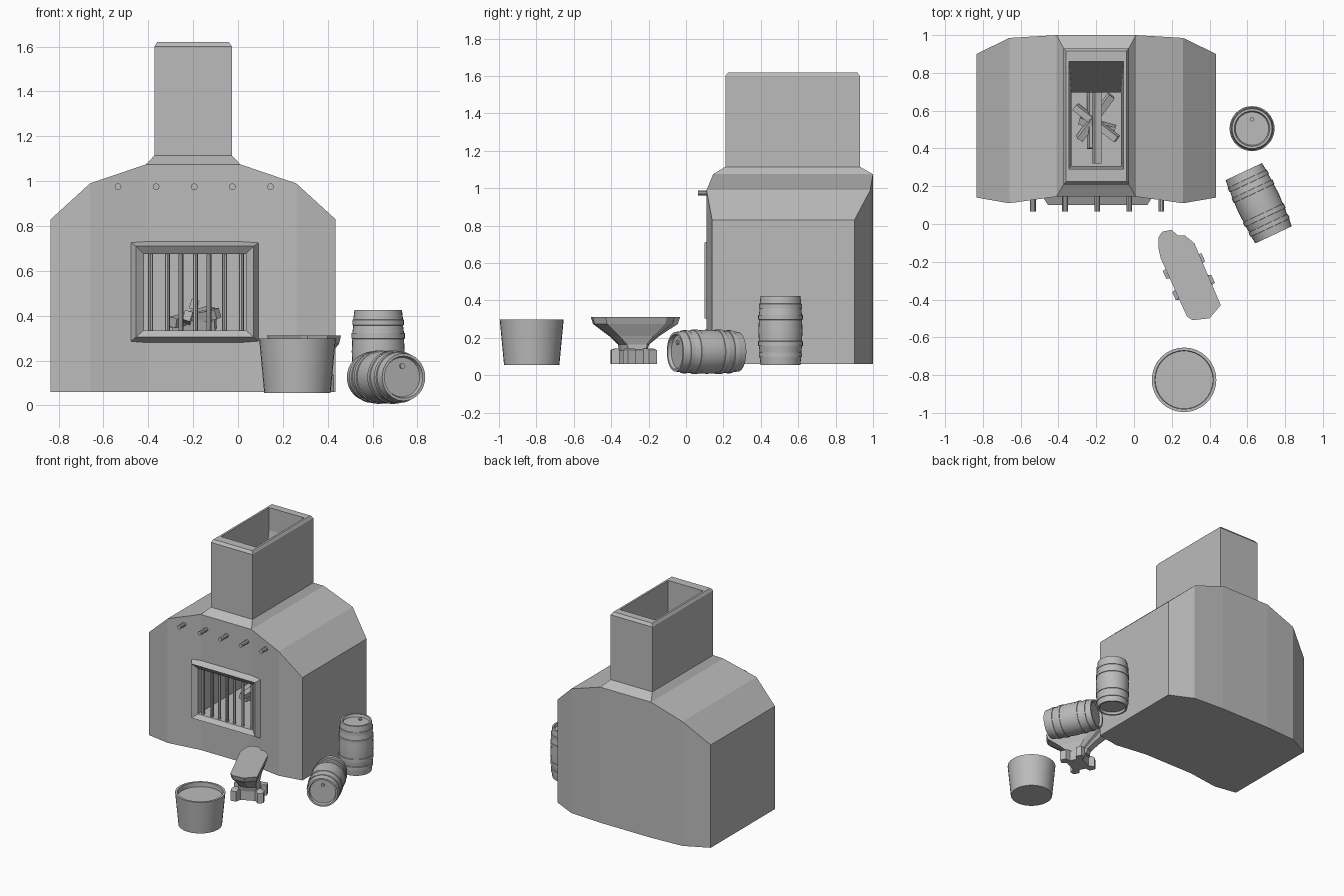
import bpy, bmesh, math
from mathutils import Matrix, Vector

if "Cube" in bpy.data.objects:
    bpy.data.objects.remove(bpy.data.objects["Cube"])

grey = bpy.data.materials.new("stone grey")
grey.diffuse_color = (0.5, 0.5, 0.5, 1)
grey.use_nodes = True
grey.node_tree.nodes["Principled BSDF"].inputs["Base Color"].default_value = grey.diffuse_color


def make(name, verts, faces, smooth=False):
    me = bpy.data.meshes.new(name)
    me.from_pydata([tuple(v) for v in verts], [], faces)
    bm = bmesh.new()
    bm.from_mesh(me)
    bmesh.ops.recalc_face_normals(bm, faces=bm.faces)
    bm.to_mesh(me)
    bm.free()
    me.materials.append(grey)
    ob = bpy.data.objects.new(name, me)
    bpy.context.collection.objects.link(ob)
    if smooth:
        bpy.ops.object.select_all(action='DESELECT')
        ob.select_set(True)
        bpy.context.view_layer.objects.active = ob
        bpy.ops.object.shade_smooth_by_angle(angle=math.radians(30))
    return ob


def loft(name, rings, caps=True, closed=False, smooth=False):
    """Skin between rings holding equal numbers of points."""
    n, m = len(rings[0]), len(rings)
    faces = []
    for i in range(m if closed else m - 1):
        a, b = i * n, (i + 1) % m * n
        faces += [(a + j, a + (j + 1) % n, b + (j + 1) % n, b + j) for j in range(n)]
    if caps and not closed:
        faces += [tuple(range(n)), tuple(range((m - 1) * n, m * n))]
    return make(name, [p for r in rings for p in r], faces, smooth)


def lathe(name, profile, n=32, smooth=True):
    return loft(name, [[(r * math.cos(2 * math.pi * j / n), r * math.sin(2 * math.pi * j / n), z)
                        for j in range(n)] for r, z in profile], smooth=smooth)


def rect(x0, x1, y0, y1, z):
    return [(x0, y0, z), (x1, y0, z), (x1, y1, z), (x0, y1, z)]


def upright_rect(x0, x1, z0, z1, y):
    return [(x0, y, z0), (x1, y, z0), (x1, y, z1), (x0, y, z1)]


def beam(name, a, b, w, h, roll=0):
    """Square timber between two points."""
    a, b = Vector(a), Vector(b)
    d = (b - a).normalized()
    s = d.cross(Vector((0, 0, 1))).normalized()
    s = Matrix.Rotation(roll, 3, d) @ s
    u = s.cross(d)
    return loft(name, [[p + s * i * w + u * k * h for i, k in ((-1, -1), (1, -1), (1, 1), (-1, 1))]
                       for p in (a, b)])


# Furnace body with its chimney, as one skin
CX = -0.2
cols = [(-.635, .14, .90, .83), (-.46, .11, .985, .99), (-.21, .145, 1.0, 1.075),
        (.21, .145, 1.0, 1.075), (.46, .11, .985, .99), (.635, .14, .90, .83)]
verts, faces = [], []
for x, yf, yb, zt in cols:
    verts += [(CX + x, yf, .06), (CX + x, yb, .06), (CX + x, yb, zt), (CX + x, yf, zt)]
for i in range(5):
    a, b = 4 * i, 4 * i + 4
    for j in range(4):
        if (i, j) != (2, 2):                      # chimney grows from the middle of the roof
            k = (j + 1) % 4
            faces.append((a + j, a + k, b + k, b + j))
faces += [(0, 1, 2, 3), (20, 21, 22, 23)]
prev = [11, 15, 14, 10]
for hx, y0, y1, z in ((.1725, .21, .93, 1.115), (.1725, .21, .93, 1.6), (.16, .225, .915, 1.62)):
    s = len(verts)
    verts += rect(CX - hx, CX + hx, y0, y1, z)
    cur = [s, s + 1, s + 2, s + 3]
    faces += [(prev[j], prev[(j + 1) % 4], cur[(j + 1) % 4], cur[j]) for j in range(4)]
    prev = cur
faces.append(tuple(prev))
body = make("furnace_body", verts, faces)

# Firebox and flue are cut out of the body
firebox = loft("firebox_cutter", [upright_rect(-.42, .035, .335, .675, y) for y in (.0, .75)])
flue = loft("flue_cutter", [rect(-.33, -.07, .31, .68, .6), rect(-.345, -.055, .29, .86, 1.45),
                            rect(-.345, -.055, .29, .86, 1.7)])
for cutter in (firebox, flue):
    mod = body.modifiers.new("cut", 'BOOLEAN')
    mod.operation, mod.solver, mod.object = 'DIFFERENCE', 'EXACT', cutter
    bpy.context.view_layer.objects.active = body
    bpy.ops.object.modifier_apply(modifier=mod.name)
    bpy.data.objects.remove(cutter)

# Bevelled frame around the fire opening
loft("opening_frame", [upright_rect(-.49, .105, .275, .735, .155),
                       upright_rect(-.455, .07, .305, .71, .10),
                       upright_rect(-.42, .035, .335, .675, .125),
                       upright_rect(-.42, .035, .335, .675, .155)], closed=True)

# Grate bars
for x in (-.39, -.315, -.255, -.19, -.13, -.06, .015):
    bar = lathe("grate_bar", [(.011, .33), (.011, .68)], 8, False)
    bar.location = (x, .145, 0)

# Pegs above the opening
for i in range(5):
    peg = lathe("wall_peg", [(.015, 0), (.015, .1)], 10)
    peg.rotation_euler = (-math.pi / 2, 0, 0)
    peg.location = (CX + .005 + .17 * (i - 2), .065, .975)

# Stacked firewood
for a, b in (((-.195, .32, .45), (-.195, .73, .45)),
             ((-.31, .62, .37), (-.09, .45, .41)),
             ((-.29, .45, .37), (-.12, .68, .42)),
             ((-.225, .40, .40), (-.225, .70, .36)),
             ((-.29, .55, .36), (-.10, .50, .36))):
    beam("fire_log", a, b, .018, .022, .3)


# Barrels with raised hoops, sunken heads and a bung
def barrel(name, matrix):
    L = .37
    prof = [(.088, .018), (.094, 0), (.106, 0)]
    for z in (.055, .115, .255, .315):
        r = .106 + .012 * (1 - ((z - L / 2) / (L / 2)) ** 2)
        prof += [(r - .001, z - .013), (r + .003, z - .012), (r + .003, z + .012), (r - .001, z + .013)]
        if z == .115:
            prof.append((.118, L / 2))
    prof += [(.106, L), (.094, L), (.088, L - .018)]
    ob = lathe(name, prof)
    bung = lathe(name + "_bung", [(.012, L - .02), (.012, L - .008)], 12)
    ob.matrix_world = matrix
    bung.matrix_world = matrix @ Matrix.Translation((0, .05, 0))


barrel("standing_barrel", Matrix.Translation((.625, .505, .055)))
axis = Vector((.425, -.905, 0))
side = Vector((0, 0, 1)).cross(axis)
lying = Matrix((side, Vector((0, 0, 1)), axis)).transposed()
lying = lying if lying.determinant() > 0 else Matrix((-side, Vector((0, 0, 1)), axis)).transposed()
barrel("lying_barrel", Matrix.Translation(Vector((.66, .11, .126)) - axis * .185) @ lying.to_4x4())

# Bucket with a sunken surface
bucket = lathe("bucket", [(.148, .055), (.171, .298), (.155, .298), (.153, .265)])
bucket.location = (.265, -.825, 0)

# Anvil: block with a horn, tapering to a waist
anvil_at = Matrix.Translation((.29, -.28, 0)) @ Matrix.Rotation(math.atan2(-.91, .41), 4, 'Z')
face = [(-.257, -.06), (-.276, -.029), (-.264, .02), (-.225, .036), (-.208, .072), (-.15, .10),
        (.206, .093), (.245, .01), (.217, -.076), (.187, -.095), (-.15, -.095), (-.2, -.085)]
anvil = loft("anvil_block", [[(u * su, v * sv, z) for u, v in face]
                             for su, sv, z in ((.28, .75, .13), (.32, .65, .165), (.55, .72, .21),
                                               (.95, .95, .275), (1, 1, .312))])
anvil.matrix_world = anvil_at

# Anvil foot with notched sides
quarter = [(.06, .05), (.095, .075), (.085, .113), (.04, .113), (.025, .075)]
half = quarter + [(-u, v) for u, v in reversed(quarter)]
plan = half + [(-u, -v) for u, v in half]
foot = loft("anvil_foot", [[(u * s, v * s, z) for u, v in plan]
                           for s, z in ((1, .06), (1, .135), (.85, .143))])
foot.matrix_world = anvil_at
